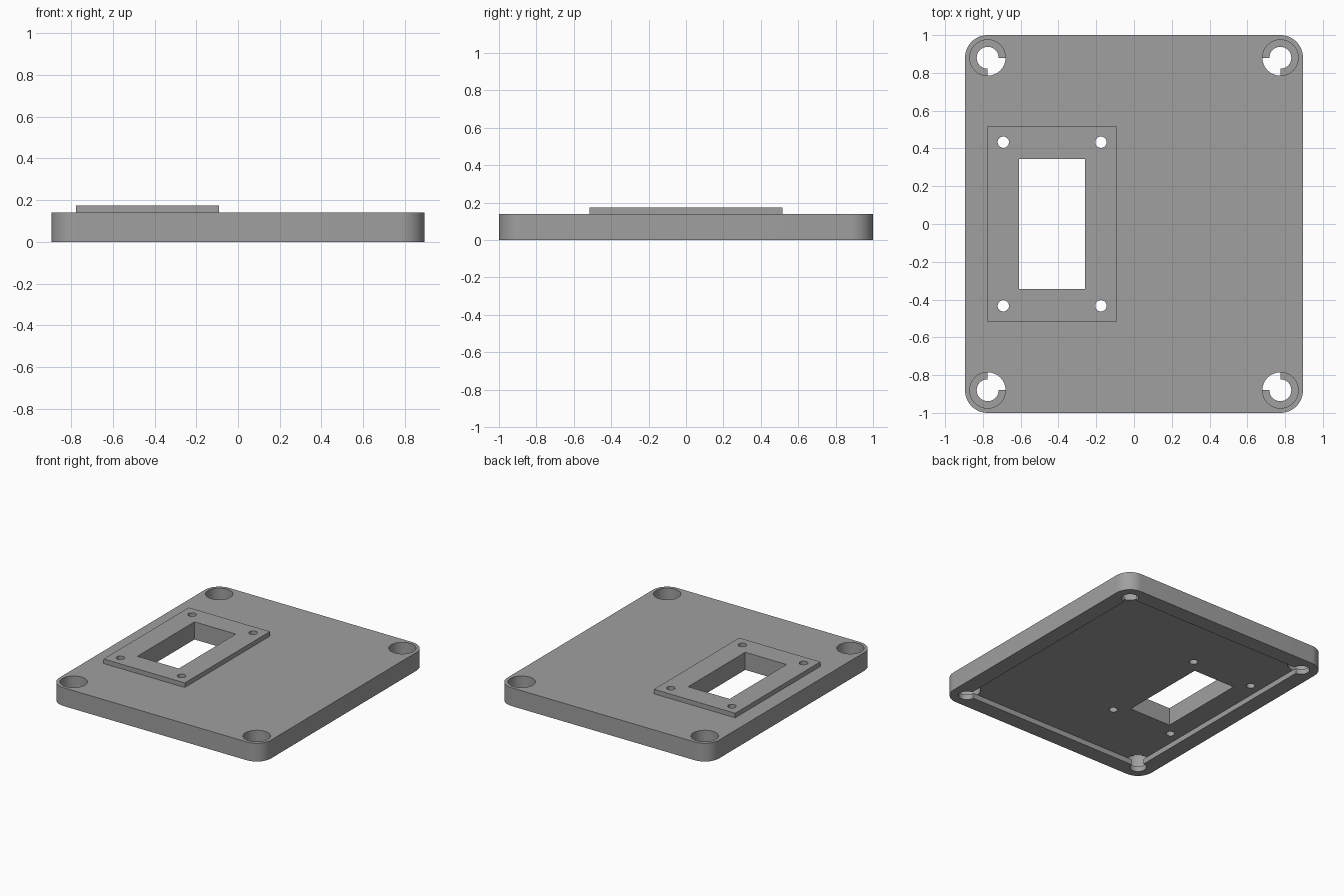
import bpy, bmesh, math

if "Cube" in bpy.data.objects:
    bpy.data.objects.remove(bpy.data.objects["Cube"])

grey = bpy.data.materials.new("mid_grey")
grey.diffuse_color = (0.35, 0.35, 0.35, 1)
grey.use_nodes = True
grey.node_tree.nodes["Principled BSDF"].inputs["Base Color"].default_value = grey.diffuse_color


def rounded_rect(hx, hy, r, steps=12):
    pts = []
    for i, (sx, sy) in enumerate([(1, 1), (-1, 1), (-1, -1), (1, -1)]):
        for k in range(steps + 1):
            a = math.pi / 2 * (i + k / steps)
            pts.append((sx * (hx - r) + r * math.cos(a), sy * (hy - r) + r * math.sin(a)))
    return pts


def rect(x0, x1, y0, y1):
    return [(x0, y0), (x1, y0), (x1, y1), (x0, y1)]


def circle(x, y, r, n=32):
    return [(x + r * math.cos(2 * math.pi * k / n), y + r * math.sin(2 * math.pi * k / n))
            for k in range(n)]


def prism(name, pts, z0, z1):
    bm = bmesh.new()
    face = bm.faces.new([bm.verts.new((x, y, z0)) for x, y in pts])
    top = bmesh.ops.extrude_face_region(bm, geom=[face])["geom"]
    bmesh.ops.translate(bm, vec=(0, 0, z1 - z0),
                        verts=[v for v in top if isinstance(v, bmesh.types.BMVert)])
    bmesh.ops.recalc_face_normals(bm, faces=bm.faces)
    mesh = bpy.data.meshes.new(name)
    bm.to_mesh(mesh)
    bm.free()
    mesh.materials.append(grey)
    ob = bpy.data.objects.new(name, mesh)
    bpy.context.collection.objects.link(ob)
    return ob


def combine(target, tool, operation):
    bpy.context.view_layer.objects.active = target
    mod = target.modifiers.new("cut", "BOOLEAN")
    mod.operation, mod.object, mod.solver = operation, tool, "EXACT"
    bpy.ops.object.modifier_apply(modifier=mod.name)
    bpy.data.objects.remove(tool)


# Lid slab with the raised window frame joined on top
lid = prism("lid", rounded_rect(0.895, 1.0, 0.12), 0, 0.14)
combine(lid, prism("window_frame", rect(-0.777, -0.09, -0.515, 0.515), 0.1, 0.175), "UNION")

# Shallow cavity underneath, leaving a wide rim
LEDGE = 0.04
combine(lid, prism("cavity", rect(-0.775, 0.775, -0.88, 0.88), -0.1, LEDGE), "DIFFERENCE")

# Rectangular window
combine(lid, prism("window", rect(-0.61, -0.26, -0.345, 0.345), -0.1, 0.3), "DIFFERENCE")

# Counterbored corner holes and small frame screw holes
for sy in (-1, 1):
    for sx in (-1, 1):
        combine(lid, prism("bore", circle(sx * 0.775, sy * 0.88, 0.095), LEDGE, 0.3), "DIFFERENCE")
        combine(lid, prism("screw", circle(sx * 0.775, sy * 0.88, 0.058), -0.1, 0.2), "DIFFERENCE")
    for x in (-0.692, -0.175):
        combine(lid, prism("pin", circle(x, sy * 0.433, 0.03, 24), -0.1, 0.3), "DIFFERENCE")

bpy.ops.object.select_all(action="DESELECT")
lid.select_set(True)
bpy.context.view_layer.objects.active = lid
bpy.ops.object.shade_smooth_by_angle(angle=math.radians(30))
